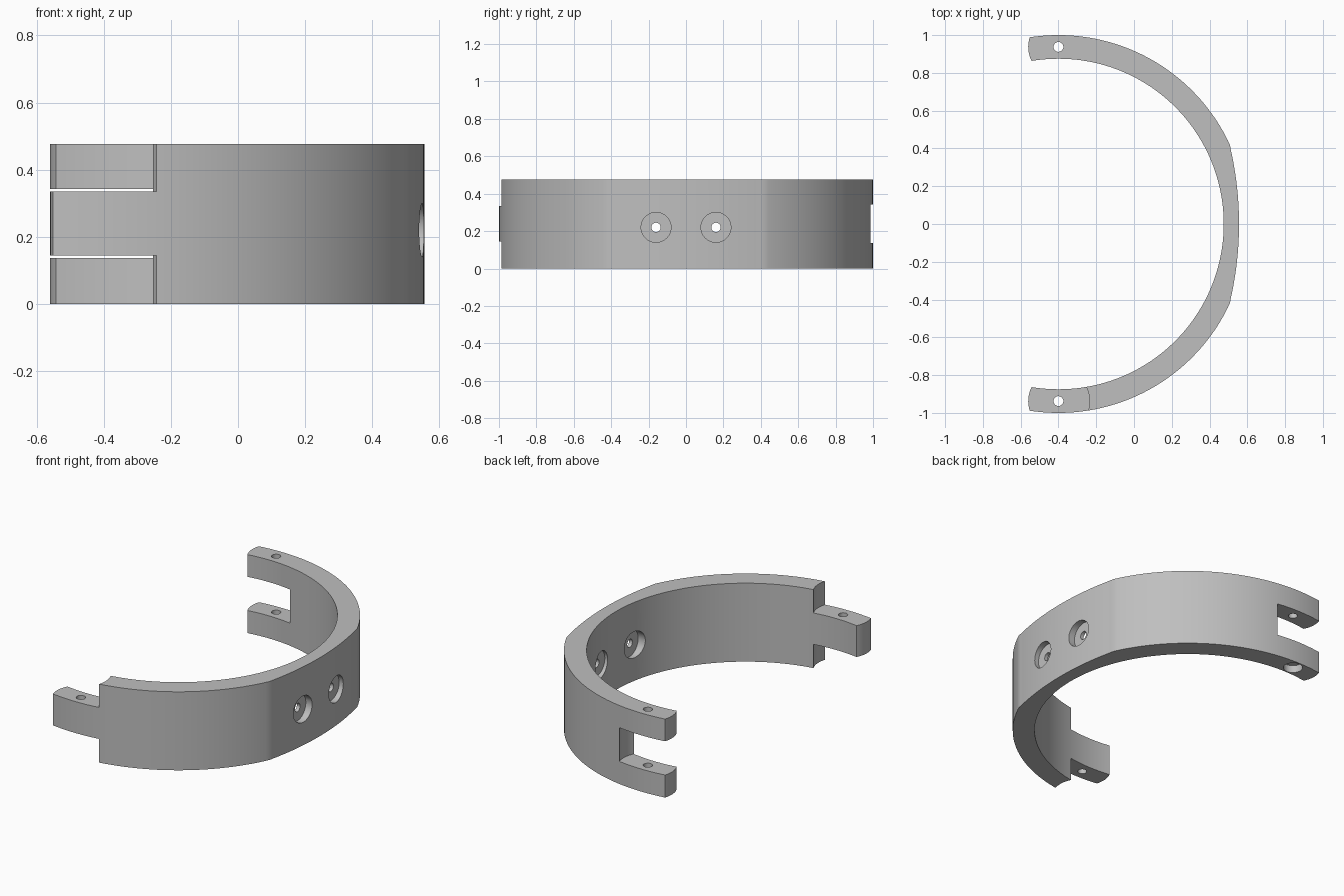
import bpy
import bmesh
from math import acos, asin, atan2, cos, sin, pi, radians, sqrt
from mathutils import Matrix, Vector

cube = bpy.data.objects.get("Cube")
if cube:
    bpy.data.objects.remove(cube, do_unlink=True)

HEIGHT = 0.477
CENTRE_X = -0.4
OUTER, INNER = 1.0, 0.875
PIN_R = (OUTER + INNER) / 2
END_R = 0.16
APEX, PAD_X, PAD_Y = 0.556, 0.511, 0.4

grey = bpy.data.materials.new("plain grey")
grey.diffuse_color = (0.52, 0.52, 0.52, 1)
grey.use_nodes = True
grey.node_tree.nodes["Principled BSDF"].inputs["Base Color"].default_value = grey.diffuse_color


def arc(cx, cy, r, start, end, steps):
    return [Vector((cx + r * cos(start + (end - start) * i / steps),
                    cy + r * sin(start + (end - start) * i / steps)))
            for i in range(steps + 1)]


def end_angle(r):
    # where the rounded arm end meets a ring circle
    return pi / 2 + acos((r * r + PIN_R ** 2 - END_R ** 2) / (2 * r * PIN_R))


# Half outline: outer pad, outer ring, rounded end, inner ring
sag = APEX - PAD_X
pad_r = (PAD_Y ** 2 + sag ** 2) / (2 * sag)
half = arc(APEX - pad_r, 0, pad_r, 0, asin(PAD_Y / pad_r), 14)
ring_x = PAD_X - 0.003 - CENTRE_X
outer = arc(CENTRE_X, 0, OUTER, atan2(sqrt(OUTER ** 2 - ring_x ** 2), ring_x), end_angle(OUTER), 48)
inner = arc(CENTRE_X, 0, INNER, end_angle(INNER), 0, 64)
pin = Vector((CENTRE_X, PIN_R))
a, b = outer[-1] - pin, inner[0] - pin
tip = arc(pin.x, pin.y, END_R, atan2(a.y, a.x), atan2(b.y, b.x) + 2 * pi, 8)
half += outer + tip[1:-1] + inner
mirrored = [Vector((p.x, -p.y)) for p in reversed(half[1:-1])]

# Extruded cuff
bm = bmesh.new()
base = bm.faces.new([bm.verts.new((p.x, p.y, 0)) for p in half + mirrored])
top = bmesh.ops.extrude_face_region(bm, geom=[base])["geom"]
bmesh.ops.translate(bm, vec=(0, 0, HEIGHT), verts=[v for v in top if isinstance(v, bmesh.types.BMVert)])
bmesh.ops.recalc_face_normals(bm, faces=bm.faces)
mesh = bpy.data.meshes.new("hinged_cuff")
bm.to_mesh(mesh)
bm.free()
mesh.materials.append(grey)
cuff = bpy.data.objects.new("hinged_cuff", mesh)
bpy.context.collection.objects.link(cuff)
bpy.ops.object.select_all(action="DESELECT")
bpy.context.view_layer.objects.active = cuff
cuff.select_set(True)


def drill(start, end, r, sides=32):
    """Cut a cylinder between two points out of the cuff."""
    start, end = Vector(start), Vector(end)
    axis = end - start
    bm = bmesh.new()
    turn = axis.to_track_quat("Z", "Y").to_matrix().to_4x4()
    bmesh.ops.create_cone(bm, cap_ends=True, segments=sides, radius1=r, radius2=r,
                          depth=axis.length,
                          matrix=Matrix.Translation((start + end) / 2) @ turn)
    data = bpy.data.meshes.new("cutter")
    bm.to_mesh(data)
    bm.free()
    data.materials.append(grey)
    cutter = bpy.data.objects.new("cutter", data)
    cutter.hide_render = True
    bpy.context.collection.objects.link(cutter)
    mod = cuff.modifiers.new("cut", "BOOLEAN")
    mod.operation = "DIFFERENCE"
    mod.solver = "EXACT"
    mod.object = cutter
    bpy.context.view_layer.update()
    bpy.ops.object.modifier_apply(modifier=mod.name)
    bpy.data.objects.remove(cutter, do_unlink=True)


def drill_z(y, low, high, r, sides=32):
    drill((CENTRE_X, y, low), (CENTRE_X, y, high), r, sides)


# Back fork slot, and the front tongue left between two cuts
CLEAR = END_R + 0.005
drill_z(PIN_R, 0.137, 0.342, CLEAR, 96)
drill_z(-PIN_R, -0.1, 0.144, CLEAR, 96)
drill_z(-PIN_R, 0.335, 0.6, CLEAR, 96)

# Pin holes, with a head recess under the fork
for side in (-1, 1):
    drill_z(side * PIN_R, -0.1, 0.6, 0.026)
drill_z(PIN_R, -0.1, 0.045, 0.055)

# Two screw holes through the pad, recessed on both faces
for y in (-0.16, 0.16):
    z = 0.22
    drill((0.3, y, z), (0.7, y, z), 0.025)
    drill((0.512, y, z), (0.7, y, z), 0.08, 48)
    drill((0.3, y, z), (0.49, y, z), 0.08, 48)

bpy.ops.object.shade_smooth_by_angle(angle=radians(25))
